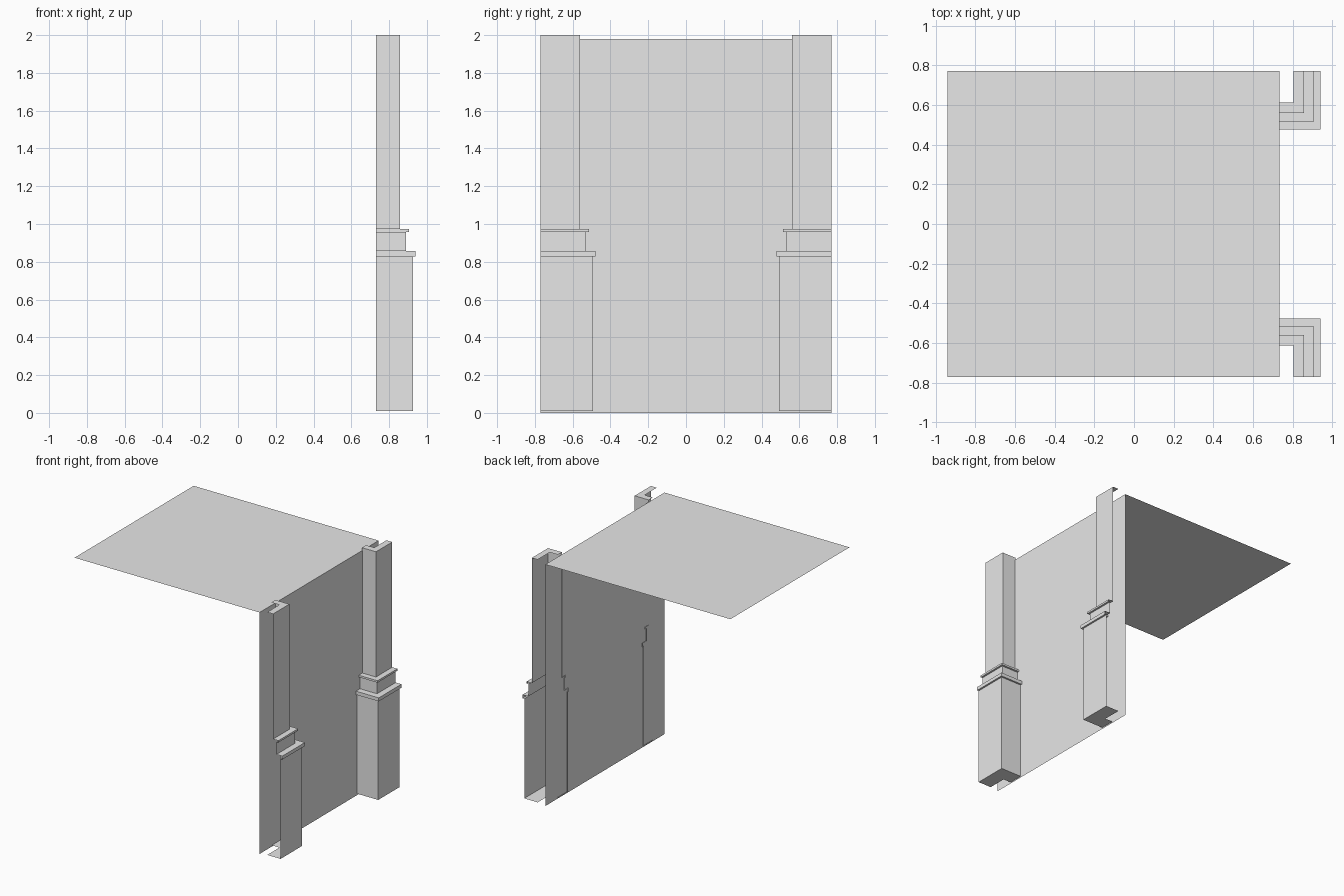
import bpy

cube = bpy.data.objects.get("Cube")
if cube:
    bpy.data.objects.remove(cube, do_unlink=True)

# One plain grey for everything
GREY = (0.8, 0.8, 0.8, 1.0)
mat = bpy.data.materials.new("plain_grey")
mat.use_nodes = True
mat.diffuse_color = GREY
mat.node_tree.nodes["Principled BSDF"].inputs["Base Color"].default_value = GREY

WALL_X, HALF_Y, WALL_TOP, ROOF_MIN_X = 0.735, 0.771, 1.979, -0.942


def make_object(name, verts, faces):
    mesh = bpy.data.meshes.new(name)
    mesh.from_pydata(verts, [], faces)
    mesh.materials.append(mat)
    obj = bpy.data.objects.new(name, mesh)
    bpy.context.collection.objects.link(obj)
    return obj


# Wall sheet, facing outward (+x)
make_object("wall", [(WALL_X, -HALF_Y, 0), (WALL_X, HALF_Y, 0),
                     (WALL_X, HALF_Y, WALL_TOP), (WALL_X, -HALF_Y, WALL_TOP)],
            [(0, 1, 2, 3)])

# Flat roof sheet, facing up
make_object("roof", [(ROOF_MIN_X, -HALF_Y, WALL_TOP), (WALL_X, -HALF_Y, WALL_TOP),
                     (WALL_X, HALF_Y, WALL_TOP), (ROOF_MIN_X, HALF_Y, WALL_TOP)],
            [(0, 1, 2, 3)])

# Pillar profile: (offset outward from the shaft, height), from top cap to bottom cap
PROFILE = [(-0.053, 2.0), (0, 2.0), (0, 0.974),
           (0.047, 0.974), (0.047, 0.958),      # upper ledge
           (0.031, 0.958), (0.031, 0.857),      # neck
           (0.083, 0.857), (0.083, 0.828),      # lower ledge
           (0.068, 0.828), (0.068, 0.011),      # base
           (-0.053, 0.011)]
SHAFT_X, SHAFT_Y, LEG_X = 0.858, 0.561, 0.731


def corner_pillar(name, side):
    """Open shell: the profile swept round an L, from the wall to the end of the wall."""
    verts, faces = [], []
    for d, z in PROFILE:
        verts += [(LEG_X, side * (SHAFT_Y - d), z),
                  (SHAFT_X + d, side * (SHAFT_Y - d), z),
                  (SHAFT_X + d, side * HALF_Y, z)]
    for j in range(len(PROFILE) - 1):
        for i in range(2):
            a, b = j * 3 + i, (j + 1) * 3 + i
            face = (a, b, b + 1, a + 1)
            faces.append(face if side > 0 else face[::-1])
    return make_object(name, verts, faces)


corner_pillar("front_pillar", -1)
corner_pillar("back_pillar", 1)
